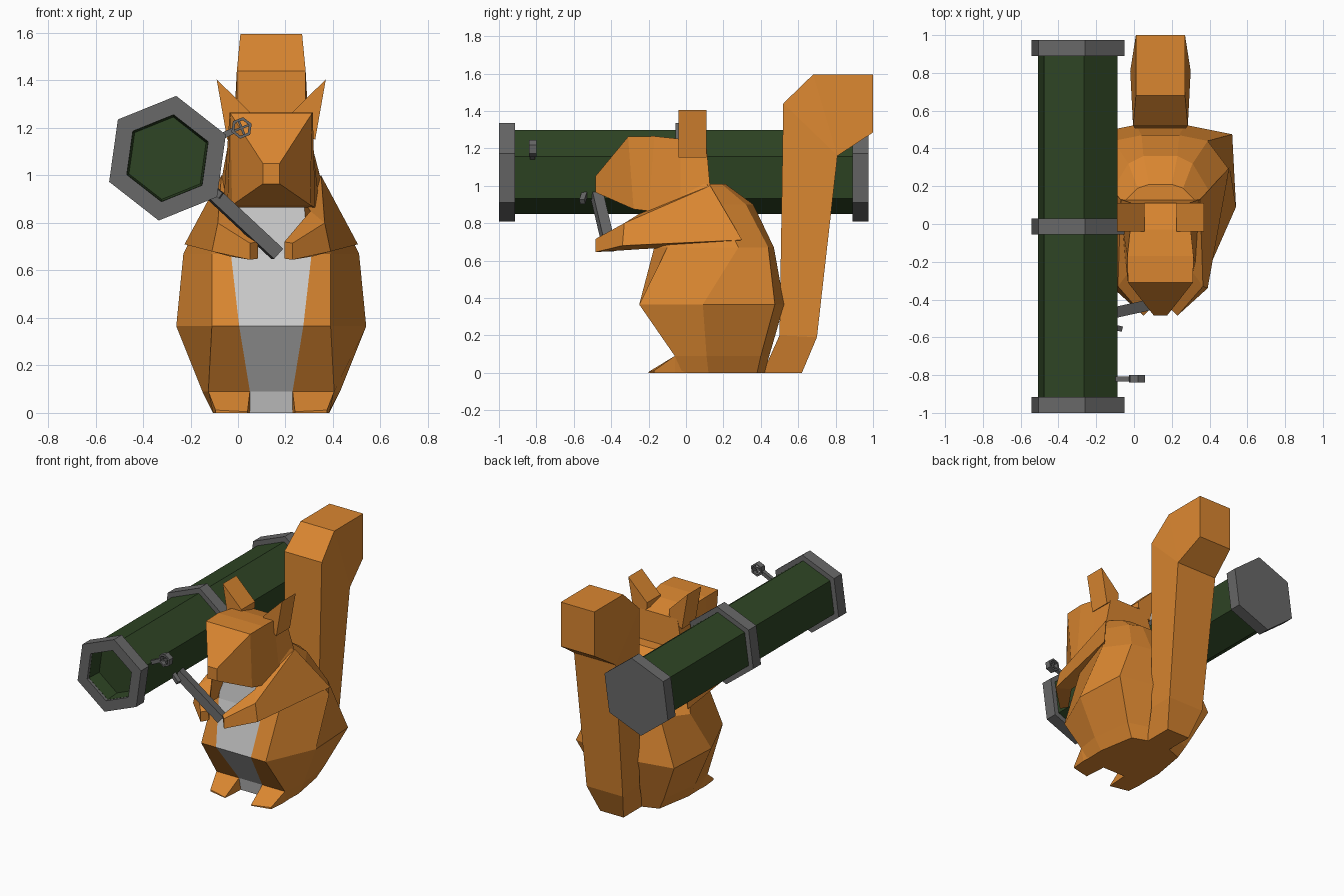
import bpy, bmesh, math
from mathutils import Vector

if "Cube" in bpy.data.objects:
    bpy.data.objects.remove(bpy.data.objects["Cube"])

CX = 0.14                       # symmetry plane of the animal
GX, GZ = -0.297, 1.0725         # axis of the launcher tube


def material(name, rgb):
    m = bpy.data.materials.new(name)
    m.diffuse_color = (*rgb, 1)
    m.use_nodes = True
    m.node_tree.nodes["Principled BSDF"].inputs["Base Color"].default_value = m.diffuse_color
    return m


ORANGE = material("orange_fur", (0.70, 0.24, 0.03))
PALE = material("pale_belly", (0.6, 0.6, 0.6))
GREEN = material("dark_green", (0.028, 0.06, 0.018))
METAL = material("dark_metal", (0.14, 0.14, 0.14))


def loft(name, rings, mats, caps=True, accent=None):
    """Skin a list of equal-length rings; the side index 'accent' uses mats[1]."""
    bm = bmesh.new()
    rows = [[bm.verts.new(p) for p in ring] for ring in rings]
    n = len(rows[0])
    for a, b in zip(rows, rows[1:]):
        for i in range(n):
            j = (i + 1) % n
            f = bm.faces.new((a[i], a[j], b[j], b[i]))
            f.material_index = int(i == accent)
    if caps:
        bm.faces.new(rows[0])
        bm.faces.new(rows[-1])
    bmesh.ops.remove_doubles(bm, verts=bm.verts, dist=1e-5)
    bmesh.ops.recalc_face_normals(bm, faces=bm.faces)
    me = bpy.data.meshes.new(name)
    bm.to_mesh(me)
    bm.free()
    for m in mats:
        me.materials.append(m)
    ob = bpy.data.objects.new(name, me)
    bpy.context.collection.objects.link(ob)
    return ob


def mirrored_ring(half, z):
    """Closed horizontal ring from its +x half, front to back."""
    return [(CX + u, y, z) for u, y in half] + [(CX - u, y, z) for u, y in half[::-1]]


def box_ring(u_top, top, u_bot, bot):
    """Four-corner ring symmetric about the animal; top/bot are (y, z)."""
    return [(CX - u_top, *top), (CX + u_top, *top), (CX + u_bot, *bot), (CX - u_bot, *bot)]


def pair(name, rings):
    """Left and right copies of a part given as (u, y, z) rings."""
    for side, s in (("right", 1), ("left", -1)):
        loft(f"{name}_{side}", [[(CX + s * u, y, z) for u, y, z in r] for r in rings], [ORANGE])


def hexagon(r, y, cx=GX, cz=GZ):
    return [(cx + r * math.cos(math.radians(22 + 60 * k)), y,
             cz + r * math.sin(math.radians(22 + 60 * k))) for k in range(6)]


def beam(name, p, q, r):
    """Square bar from p to q."""
    p, q = Vector(p), Vector(q)
    rot = (q - p).to_track_quat('Z', 'Y')
    sq = [rot @ Vector((sx * r, sy * r, 0)) for sx, sy in ((-1, -1), (1, -1), (1, 1), (-1, 1))]
    return loft(name, [[c + v for v in sq] for c in (p, q)], [METAL])


# body with pale belly strip
body = [
    (0.00, [(.09, -.04), (.24, -.04), (.245, .12), (.20, .38), (.09, .42)]),
    (0.09, [(.09, -.06), (.265, -.06), (.29, .11), (.25, .40), (.10, .445)]),
    (0.365, [(.135, -.25), (.25, -.25), (.40, .09), (.38, .475), (.13, .525)]),
    (0.67, [(.17, -.17), (.25, -.10), (.37, .28), (.25, .44), (.10, .47)]),
    (0.90, [(.16, -.14), (.20, -.05), (.26, .17), (.17, .32), (.09, .36)]),
    (1.01, [(.12, -.10), (.16, -.05), (.20, .11), (.12, .19), (.06, .21)]),
]
loft("body", [mirrored_ring(h, z) for z, h in body], [ORANGE, PALE], accent=9)

# feet
pair("foot", [
    [(.09, .05, 0), (.24, .05, 0), (.255, .05, .09), (.09, .05, .09)],
    [(.09, -.06, 0), (.245, -.06, 0), (.265, -.06, .09), (.09, -.06, .09)],
    [(.10, -.2, 0), (.235, -.17, 0), (.235, -.17, .012), (.10, -.2, .005)],
])

# arms from shoulder to paw
pair("arm", [
    [(.365, .30, .71), (.21, .13, 1.0), (.10, .0, .95), (.2, .1, .68)],
    [(.25, -.34, .68), (.225, -.33, .80), (.165, -.25, .85), (.18, -.26, .66)],
    [(.09, -.485, .645), (.09, -.485, .715), (.055, -.45, .72), (.055, -.44, .65)],
])

# head tapering to the nose
loft("head", [
    box_ring(.15, (.11, 1.21), .21, (.13, .98)),
    box_ring(.16, (-.03, 1.25), .20, (-.03, .90)),
    box_ring(.175, (-.17, 1.265), .185, (-.20, .865)),
    box_ring(.172, (-.31, 1.262), .165, (-.28, .875)),
    box_ring(.035, (-.485, 1.05), .035, (-.485, .965)),
], [ORANGE])

# ears
pair("ear", [[(.085, y, 1.22), (.085, y, 1.262), (.23, y, 1.405), (.185, y, 1.15)]
             for y in (-.04, .11)])

# tail curling up and back
loft("tail", [
    box_ring(.09, (.41, 0), .09, (.62, 0)),
    box_ring(.13, (.50, .20), .14, (.70, .19)),
    box_ring(.145, (.52, 1.44), .16, (.81, 1.16)),
    box_ring(.13, (.68, 1.595), .16, (.81, 1.16)),
    box_ring(.13, (1.0, 1.595), .13, (1.0, 1.285)),
], [ORANGE])

# launcher tube with recessed muzzle
loft("tube", [hexagon(r, y) for r, y in
              ((.175, -.88), (.184, -.98), (.2265, -.98), (.2265, .95))], [GREEN])

# metal bands
loft("muzzle_band", [hexagon(r, y) for r, y in
                     ((.185, -.915), (.185, -1), (.265, -1), (.265, -.915), (.185, -.915))],
     [METAL], caps=False)
for name, y in (("middle_band", -.055), ("rear_band", .89)):
    loft(name, [hexagon(.265, y), hexagon(.265, y + .085)], [METAL])

# grip and trigger
beam("grip", (-.13, -.475, .945), (.165, -.41, .67), .029)
beam("trigger", (-.13, -.54, .96), (-.07, -.555, .915), .014)

# ring sight on a stem
SX, SZ, SY = .015, 1.2, -.82
beam("sight_stem", (-.11, SY, 1.145), (SX - .035, SY, SZ - .012), .013)
loft("sight_ring", [hexagon(r, y, SX, SZ) for r, y in
                    ((.033, SY - .02), (.046, SY - .02), (.046, SY + .02),
                     (.033, SY + .02), (.033, SY - .02))], [METAL], caps=False)
for k in range(2):
    a = math.radians(22 + 90 * k)
    d = Vector((math.cos(a), 0, math.sin(a))) * .036
    c = Vector((SX, SY, SZ))
    beam(f"sight_crosshair_{k + 1}", c - d, c + d, .005)
